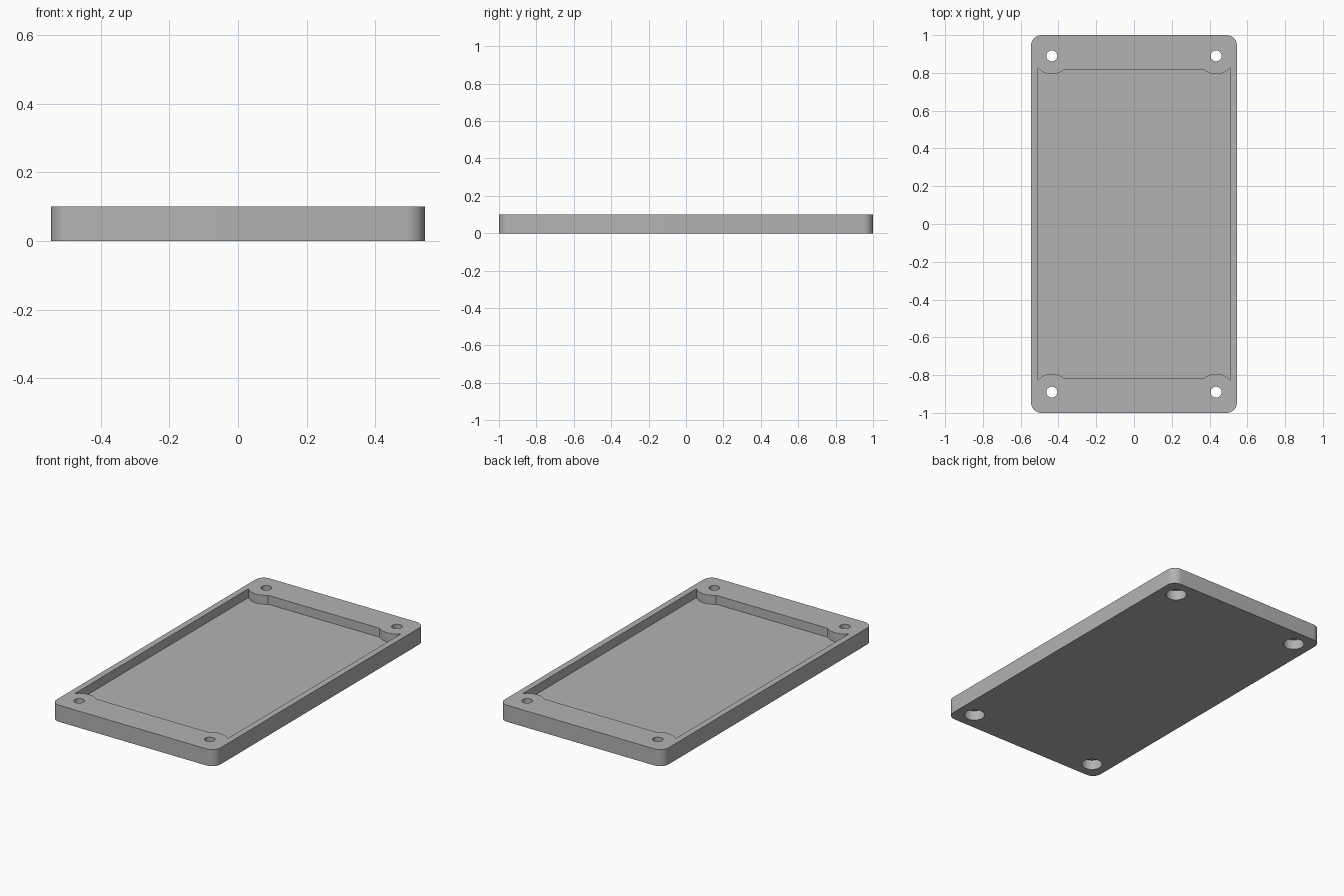
import bpy, bmesh
from math import pi, sin, cos, acos, asin

HX, HY, H = 0.545, 1.0, 0.1        # half width, half length, height
IX, IY = 0.508, 0.963              # half size of the pocket
FLOOR = 0.046
BX, BY, BOSS_R = 0.435, 0.89, 0.097  # screw boss centres and radius
CORNER_R = 0.055

cube = bpy.data.objects.get("Cube")
if cube:
    bpy.data.objects.remove(cube)

grey = bpy.data.materials.new("plain grey")
grey.use_nodes = True
colour = (0.45, 0.45, 0.45, 1)
grey.diffuse_color = colour
grey.node_tree.nodes["Principled BSDF"].inputs["Base Color"].default_value = colour


def prism(name, outline, z0, z1):
    """Extrude a closed outline between two heights."""
    bm = bmesh.new()
    face = bm.faces.new([bm.verts.new((x, y, z0)) for x, y in outline])
    ext = bmesh.ops.extrude_face_region(bm, geom=[face])
    verts = [v for v in ext["geom"] if isinstance(v, bmesh.types.BMVert)]
    bmesh.ops.translate(bm, verts=verts, vec=(0, 0, z1 - z0))
    bmesh.ops.recalc_face_normals(bm, faces=bm.faces)
    mesh = bpy.data.meshes.new(name)
    bm.to_mesh(mesh)
    bm.free()
    mesh.materials.append(grey)
    obj = bpy.data.objects.new(name, mesh)
    bpy.context.collection.objects.link(obj)
    return obj


def arc(cx, cy, r, a0, a1, n):
    return [(cx + r * cos(a0 + (a1 - a0) * i / n),
             cy + r * sin(a0 + (a1 - a0) * i / n)) for i in range(n + 1)]


def four_corners(quarter):
    """Mirror the outline of the +x +y corner round the whole plate."""
    flip = quarter[::-1]
    return (quarter + [(-x, y) for x, y in flip]
            + [(-x, -y) for x, y in quarter] + [(x, -y) for x, y in flip])


def cut(target, cutter):
    mod = target.modifiers.new(cutter.name, 'BOOLEAN')
    mod.operation = 'DIFFERENCE'
    mod.solver = 'EXACT'
    mod.object = cutter
    bpy.context.view_layer.objects.active = target
    bpy.ops.object.modifier_apply(modifier=mod.name)
    bpy.data.objects.remove(cutter)


# Tray body with rounded corners
body = prism("tray_body", four_corners(
    arc(HX - CORNER_R, HY - CORNER_R, CORNER_R, 0, pi / 2, 12)), 0, H)

# Pocket, leaving a round screw boss in each corner
start = -acos((IX - BX) / BOSS_R)
end = asin((IY - BY) / BOSS_R) - pi
pocket = four_corners(arc(BX, BY, BOSS_R, start, end, 28))
cut(body, prism("pocket_cutter", pocket, FLOOR, H + 0.05))

# Screw holes with a wider counterbore underneath
for sx in (-1, 1):
    for sy in (-1, 1):
        for r, z0, z1 in ((0.029, -0.05, H + 0.05), (0.058, -0.05, 0.06)):
            ring = arc(sx * BX, sy * BY, r, 0, 2 * pi, 40)[:-1]
            cut(body, prism("hole_cutter", ring, z0, z1))

bpy.context.view_layer.objects.active = body
body.select_set(True)
bpy.ops.object.shade_smooth_by_angle(angle=pi / 6)
